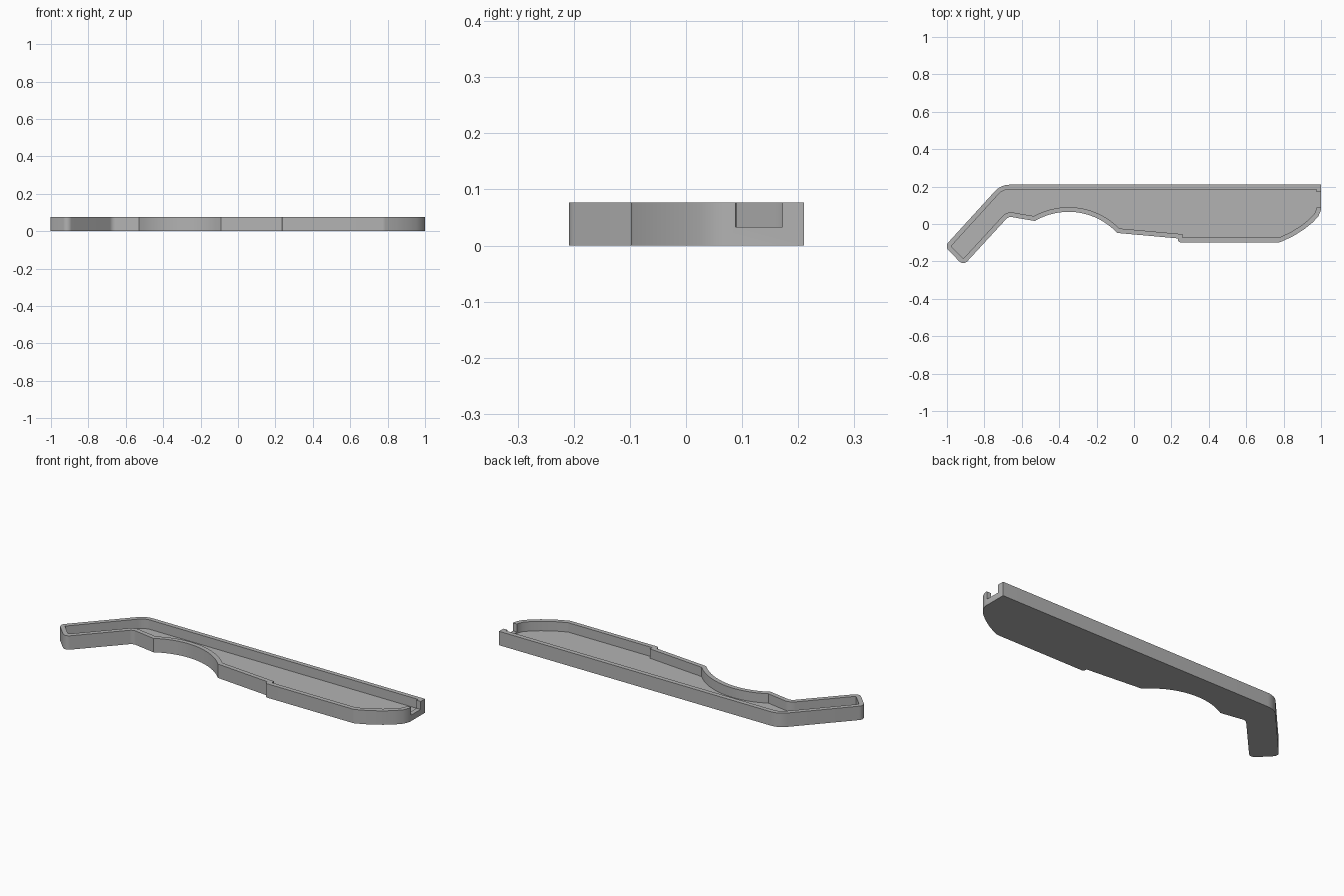
import bpy, bmesh, math
from mathutils import Vector

cube = bpy.data.objects.get("Cube")
if cube:
    bpy.data.objects.remove(cube)

HEIGHT, FLOOR, WALL = 0.077, 0.025, 0.025

grey = bpy.data.materials.new("plain grey")
grey.use_nodes = True
grey.diffuse_color = (0.45, 0.45, 0.45, 1)
grey.node_tree.nodes["Principled BSDF"].inputs["Base Color"].default_value = grey.diffuse_color

# Outline corners, anticlockwise: x, y, rounding radius
corners = [(1, 0.21, 0), (-0.712, 0.21, 0.106), (-1.0125, -0.12, 0.03),
           (-0.912, -0.222, 0.03), (-0.671, 0.04, 0.035)]
# Finger arch on the lower edge
R, CX, TOP = 0.356, -0.35, 0.065
for i in range(19):
    x = -0.53 + 0.44 * i / 18
    corners.append((x, TOP - R + math.sqrt(R * R - (x - CX) ** 2), 0))
# Lower step and swept nose
corners += [(0.234, -0.077, 0), (0.234, -0.098, 0.014), (0.78, -0.098, 0.04),
            (0.85, -0.066, 0), (0.91, -0.028, 0), (0.955, 0.008, 0),
            (0.985, 0.04, 0), (1, 0.075, 0)]


def outline(inset):
    """Offset every corner inward, then round it with a matching radius."""
    pts = [Vector(c[:2]) for c in corners]
    n = len(pts)
    moved, turns = [], []
    for i, p in enumerate(pts):
        a, b = (p - pts[i - 1]).normalized(), (pts[(i + 1) % n] - p).normalized()
        na, nb = Vector((-a.y, a.x)), Vector((-b.y, b.x))
        moved.append(p + (na + nb) * inset / (1 + na.dot(nb)))
        turns.append(math.atan2(a.x * b.y - a.y * b.x, a.dot(b)))
    result = []
    for i, p in enumerate(moved):
        r, turn = corners[i][2], turns[i]
        if r:
            r = max(0, r - inset * math.copysign(1, turn))
        if r < 0.001:
            result.append(p)
            continue
        a = (p - moved[i - 1]).normalized()
        start = p - a * r * math.tan(abs(turn) / 2)
        side = Vector((-a.y, a.x)) * math.copysign(r, turn)
        for k in range(9):
            t = turn * k / 8
            c, s = math.cos(t), math.sin(t)
            spoke = Vector((-side.x * c + side.y * s, -side.x * s - side.y * c))
            result.append(start + side + spoke)
    return result


def prism(name, pts, z0, z1):
    bm = bmesh.new()
    low = [bm.verts.new((p[0], p[1], z0)) for p in pts]
    high = [bm.verts.new((p[0], p[1], z1)) for p in pts]
    bm.faces.new(low[::-1])
    bm.faces.new(high)
    for i in range(len(pts)):
        bm.faces.new((low[i - 1], low[i], high[i], high[i - 1]))
    bmesh.ops.recalc_face_normals(bm, faces=bm.faces)
    mesh = bpy.data.meshes.new(name)
    bm.to_mesh(mesh)
    bm.free()
    mesh.materials.append(grey)
    obj = bpy.data.objects.new(name, mesh)
    bpy.context.collection.objects.link(obj)
    return obj


# Solid body, hollowed by the cavity and notched at the nose
tray = prism("tray_shell", outline(0), 0, HEIGHT)
cavity = prism("cavity_cutter", outline(WALL), FLOOR, 0.2)
notch = prism("notch_cutter", [(0.96, 0.088), (1.1, 0.088), (1.1, 0.172), (0.96, 0.172)], 0.033, 0.2)
bpy.context.view_layer.objects.active = tray
for cutter in (cavity, notch):
    cutter.hide_render = True
    mod = tray.modifiers.new("cut", "BOOLEAN")
    mod.operation, mod.solver, mod.object = "DIFFERENCE", "EXACT", cutter
    bpy.ops.object.modifier_apply(modifier=mod.name)
    bpy.data.objects.remove(cutter)

bpy.ops.object.select_all(action="DESELECT")
tray.select_set(True)
bpy.ops.object.shade_smooth_by_angle(angle=math.radians(30))
